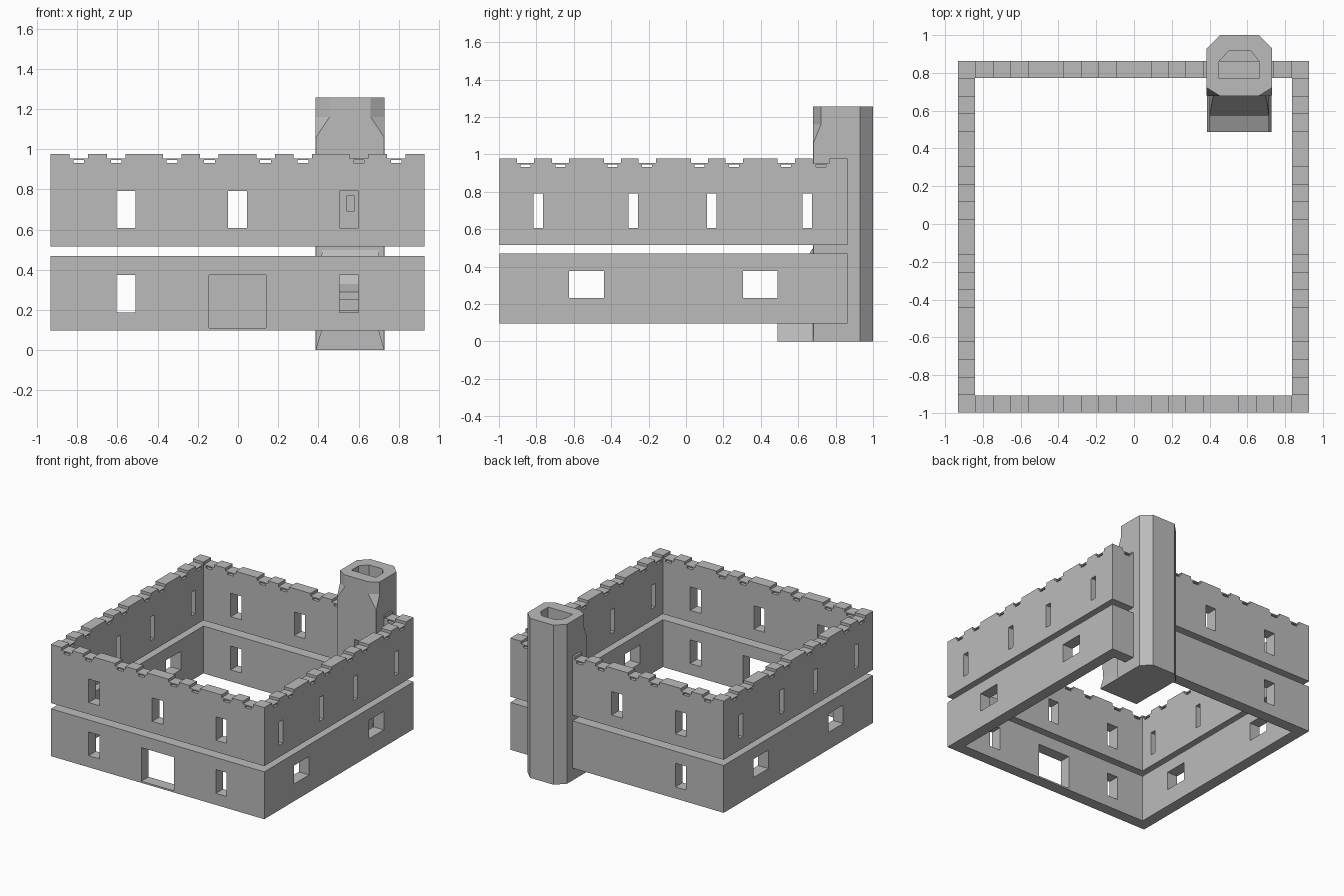
import bpy, bmesh

if "Cube" in bpy.data.objects:
    bpy.data.objects.remove(bpy.data.objects["Cube"])

CX, CY = -0.0025, -0.0675       # centre of the square walls
OUT, INN = 0.93, 0.84           # outer and inner half widths
MID = (OUT + INN) / 2

stone = bpy.data.materials.new("grey stone")
stone.diffuse_color = (0.5, 0.5, 0.5, 1)
stone.use_nodes = True
stone.node_tree.nodes["Principled BSDF"].inputs["Base Color"].default_value = stone.diffuse_color


def make(name, bm, helper=False):
    bmesh.ops.recalc_face_normals(bm, faces=bm.faces)
    me = bpy.data.meshes.new(name)
    bm.to_mesh(me)
    bm.free()
    me.materials.append(stone)
    ob = bpy.data.objects.new(name, me)
    bpy.context.collection.objects.link(ob)
    if helper:
        ob.hide_render = True
        ob.hide_set(True)
        ob.display_type = 'WIRE'
    return ob


def add_box(bm, x0, x1, y0, y1, z0, z1):
    loft(bm, [[(x0, y0, z), (x1, y0, z), (x1, y1, z), (x0, y1, z)] for z in (z0, z1)])


def loft(bm, rings):
    rows = [[bm.verts.new(p) for p in r] for r in rings]
    n = len(rows[0])
    for a, b in zip(rows, rows[1:]):
        for i in range(n):
            j = (i + 1) % n
            bm.faces.new((a[i], a[j], b[j], b[i]))
    bm.faces.new(rows[0][::-1])
    bm.faces.new(rows[-1])


def boolean(ob, cutter, op='DIFFERENCE'):
    m = ob.modifiers.new(op.lower(), 'BOOLEAN')
    m.operation = op
    m.solver = 'EXACT'
    m.object = cutter


def opening(bm, side, u, hw, z0, z1):
    """Cut one hole in one wall; u is measured from the wall's middle."""
    h = 0.048
    if side in ("front", "back"):
        y = CY + (MID if side == "back" else -MID)
        add_box(bm, CX + u - hw, CX + u + hw, y - h, y + h, z0, z1)
    else:
        x = CX + (MID if side == "right" else -MID)
        add_box(bm, x - h, x + h, CY + u - hw, CY + u + hw, z0, z1)


def square_wall(name, z0, z1):
    bm = bmesh.new()
    sq = [(-1, -1), (1, -1), (1, 1), (-1, 1)]
    prof = [(OUT, z0), (OUT, z1), (INN, z1), (INN, z0)]
    v = [[bm.verts.new((CX + sx * r, CY + sy * r, z)) for sx, sy in sq] for r, z in prof]
    for k in range(4):
        a, b = v[k], v[(k + 1) % 4]
        for i in range(4):
            j = (i + 1) % 4
            bm.faces.new((a[i], a[j], b[j], b[i]))
    return make(name, bm)


# wall storeys
lower = square_wall("lower_wall", 0.097, 0.47)
upper = square_wall("upper_wall", 0.515, 0.977)

# lower door and windows
bm = bmesh.new()
opening(bm, "front", 0, 0.142, 0.11, 0.375)
for side, u in (("front", -0.555), ("front", 0.555), ("back", -0.555)):
    opening(bm, side, u, 0.047, 0.188, 0.375)
for side in ("left", "right"):
    for u in (-0.465, 0.465):
        opening(bm, side, u, 0.093, 0.233, 0.378)
boolean(lower, make("lower_openings_cutter", bm, True))

# upper windows, arrow slits, battlement notches and drain slots
bm = bmesh.new()
for side, u in (("front", -0.555), ("front", 0), ("front", 0.555), ("back", -0.555), ("back", 0)):
    opening(bm, side, u, 0.047, 0.607, 0.792)
for side in ("left", "right"):
    for u in (-0.722, -0.215, 0.205, 0.715):
        opening(bm, side, u, 0.025, 0.607, 0.792)
for side in ("front", "back", "left", "right"):
    for u in (0.14, 0.325, 0.603, 0.79):
        for s in (-1, 1):
            opening(bm, side, s * u, 0.046, 0.955, 1.05)
            opening(bm, side, s * u, 0.027, 0.932, 0.946)
boolean(upper, make("upper_openings_cutter", bm, True))

# gap in the back wall where the tower stands
bm = bmesh.new()
add_box(bm, 0.386, 0.729, 0.74, 0.9, -0.1, 1.2)
gap = make("tower_gap_cutter", bm, True)
boolean(lower, gap)
boolean(upper, gap)

# chimney tower: chamfered at the back, front corners chamfered near the top
X0, X1, Y0, Y1 = 0.385, 0.73, 0.678, 1.0


def section(z, cx, cy):
    c = 0.07
    return [(X0 + cx, Y0, z), (X1 - cx, Y0, z), (X1, Y0 + cy, z), (X1, Y1 - c, z),
            (X1 - c, Y1, z), (X0 + c, Y1, z), (X0, Y1 - c, z), (X0, Y0 + cy, z)]


bm = bmesh.new()
loft(bm, [section(0, 0.003, 0.003), section(1.06, 0.003, 0.003),
          section(1.16, 0.07, 0.043), section(1.257, 0.07, 0.043)])
tower = make("chimney_tower", bm)

# fireplace base, mantel and sloping hood in front of the tower
bm = bmesh.new()
loft(bm, [[(a, y, z), (b, y, z), (b, 0.72, z), (a, 0.72, z)] for z, a, b, y in (
    (0, 0.386, 0.729, 0.488), (0.1, 0.415, 0.7, 0.488), (0.29, 0.4, 0.715, 0.488),
    (0.33, 0.4, 0.715, 0.572), (0.51, 0.42, 0.697, 0.685))])
boolean(tower, make("fireplace_hood_helper", bm, True), 'UNION')

# firebox, flue and small flue slot
bm = bmesh.new()
add_box(bm, 0.45, 0.665, 0.45, 0.86, 0.1, 0.25)
boolean(tower, make("firebox_cutter", bm, True))

bm = bmesh.new()
loft(bm, [[(0.45, 0.77, z), (0.662, 0.77, z), (0.662, 0.86, z), (0.62, 0.915, z),
           (0.5, 0.915, z), (0.45, 0.86, z)] for z in (0.2, 1.3)])
boolean(tower, make("flue_cutter", bm, True))

bm = bmesh.new()
add_box(bm, 0.543, 0.577, 0.62, 0.8, 0.69, 0.77)
boolean(tower, make("flue_slot_cutter", bm, True))
